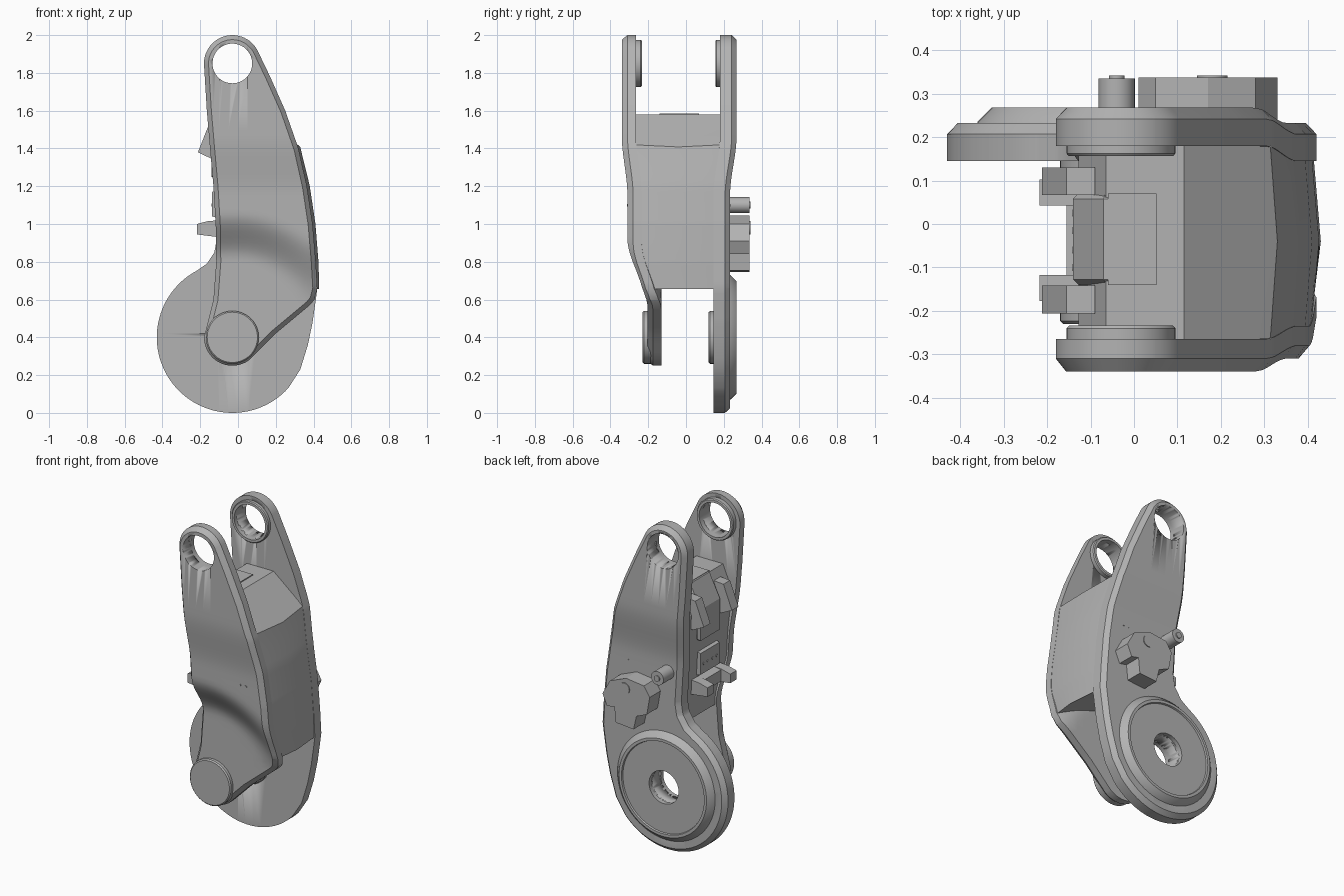
import bpy, bmesh
from math import cos, sin, radians, pi, hypot
from mathutils import Vector, Matrix

old = bpy.data.objects.get("Cube")
if old:
    bpy.data.objects.remove(old, do_unlink=True)

grey = bpy.data.materials.new("plain grey")
grey.use_nodes = True
grey.diffuse_color = (0.45, 0.45, 0.45, 1)
grey.node_tree.nodes["Principled BSDF"].inputs["Base Color"].default_value = grey.diffuse_color

AX, LOW, HIGH = -0.03, 0.40, 1.85   # pivot x, lower and upper pivot heights


def finish(bm, name, angle=30):
    bmesh.ops.recalc_face_normals(bm, faces=bm.faces)
    me = bpy.data.meshes.new(name)
    bm.to_mesh(me)
    bm.free()
    me.materials.append(grey)
    ob = bpy.data.objects.new(name, me)
    bpy.context.collection.objects.link(ob)
    bpy.ops.object.select_all(action='DESELECT')
    ob.select_set(True)
    bpy.context.view_layer.objects.active = ob
    bpy.ops.object.shade_smooth_by_angle(angle=radians(angle))
    return ob


def arc(cz, r, a0, a1, n):
    steps = [radians(a0 + (a1 - a0) * i / n) for i in range(n + 1)]
    return [(AX + r * cos(a), cz + r * sin(a)) for a in steps]


def inset(pts, d):
    out = []
    for i, p in enumerate(pts):
        p = Vector(p)
        a = (p - Vector(pts[i - 1])).normalized()
        b = (Vector(pts[(i + 1) % len(pts)]) - p).normalized()
        t = (a + b).normalized()
        out.append(p + Vector((-t.y, t.x)) * d / max(0.6, t.dot(a)))
    return out


def prism(pts, rings):
    """Stack copies of an xz outline; rings are (y, inset)."""
    bm = bmesh.new()
    loops = [[bm.verts.new((p[0], y, p[1])) for p in inset(pts, d)] for y, d in rings]
    n = len(pts)
    for a, b in zip(loops, loops[1:]):
        for i in range(n):
            bm.faces.new((a[i - 1], a[i], b[i], b[i - 1]))
    bm.faces.new(loops[0])
    bm.faces.new(loops[-1][::-1])
    return bm


def slice_up(bm, axis, lo, hi, n):
    for i in range(n + 1):
        co, no = Vector(), Vector()
        co[axis] = lo + (hi - lo) * i / n
        no[axis] = 1
        bmesh.ops.bisect_plane(bm, geom=bm.verts[:] + bm.edges[:] + bm.faces[:],
                               plane_co=co, plane_no=no, dist=1e-5)


def grid(bm):
    slice_up(bm, 2, 0.42, 1.5, 36)
    slice_up(bm, 0, -0.1, 0.4, 10)


def smooth(v, a, b):
    t = min(1, max(0, (v - a) / (b - a)))
    return t * t * (3 - 2 * t)


def front_shift(x, z):
    r = hypot(x - AX, z - LOW)
    return 0.03 * smooth(z, 1.47, 1.15) + 0.105 * smooth(r, 0.66, 0.42)


def back_shift(x, z):
    return -0.035 * smooth(z, 1.47, 1.15)


def lathe(name, prof, cz, n=64, closed=True):
    """Revolve (radius, y) points about a pivot axis along y."""
    bm = bmesh.new()
    rows = [[bm.verts.new((AX + r * cos(2 * pi * i / n), y, cz + r * sin(2 * pi * i / n)))
             for i in range(n)] for r, y in prof]
    for a, b in zip(rows, rows[1:] + rows[:1] if closed else rows[1:]):
        for i in range(n):
            bm.faces.new((a[i - 1], a[i], b[i], b[i - 1]))
    if not closed:
        bm.faces.new(rows[0])
        bm.faces.new(rows[-1])
    return finish(bm, name)


def rod(name, x, z, r, y0, y1, n=32):
    bm = bmesh.new()
    m = Matrix.Translation((x, (y0 + y1) / 2, z)) @ Matrix.Rotation(pi / 2, 4, 'X')
    bmesh.ops.create_cone(bm, cap_ends=True, segments=n, radius1=r, radius2=r,
                          depth=abs(y1 - y0), matrix=m)
    return finish(bm, name)


def drill(ob, z, r):
    cutter = rod("hole_cutter", AX, z, r, -1, 1, 64)
    cutter.hide_render = True
    mod = ob.modifiers.new("hole", 'BOOLEAN')
    mod.operation, mod.solver, mod.object = 'DIFFERENCE', 'EXACT', cutter
    bpy.context.view_layer.objects.active = ob
    bpy.ops.object.modifier_apply(modifier=mod.name)
    bpy.data.objects.remove(cutter, do_unlink=True)


# Shared edges of the two side plates
right_edge = [(0.42, 0.66), (0.412, 0.8), (0.395, 1.0), (0.365, 1.2), (0.32, 1.4),
              (0.25, 1.6), (0.17, 1.78)]
left_edge = [(-0.165, 1.6), (-0.148, 1.4), (-0.13, 1.2), (-0.118, 1.0)]
eye = arc(HIGH, 0.15, 25, 184, 28)

# Front plate, stepped inward around the lower pivot
front = right_edge + eye + left_edge + [(-0.115, 0.8), (-0.13, 0.6), (-0.155, 0.5)]
front += arc(LOW, 0.15, 180, 308, 24) + [(0.2, 0.42), (0.38, 0.57), (0.405, 0.6)]
bm = prism(front, [(-0.265, 0), (-0.31, 0), (-0.34, 0.024)])
grid(bm)
for v in bm.verts:
    v.co.y += front_shift(v.co.x, v.co.z)
drill(finish(bm, "front_plate"), HIGH, 0.105)

# Back plate with the large disc end
back = right_edge + eye + left_edge + [(-0.113, 0.92), (-0.125, 0.85), (-0.165, 0.79)]
back += arc(LOW, 0.40, 118, 318, 56) + [(0.33, 0.23), (0.37, 0.36), (0.395, 0.48), (0.412, 0.6)]
bm = prism(back, [(0.18, 0), (0.242, 0), (0.268, 0.025)])
grid(bm)
for v in bm.verts:
    v.co.y += back_shift(v.co.x, v.co.z)
back_plate = finish(bm, "back_plate")
drill(back_plate, HIGH, 0.105)
drill(back_plate, LOW, 0.10)

# Raised bearing disc and pivot bosses
lathe("bearing_disc", [(0.10, 0.22), (0.335, 0.22), (0.33, 0.235), (0.297, 0.268),
                       (0.28, 0.268), (0.277, 0.258), (0.10, 0.258)], LOW)
lathe("disc_inner_boss", [(0.10, 0.16), (0.14, 0.16), (0.14, 0.128), (0.133, 0.12),
                          (0.10, 0.12)], LOW)
lathe("front_pivot_boss", [(0.133, -0.23), (0.14, -0.223), (0.14, -0.135), (0.133, -0.13)],
      LOW, closed=False)
for name, y, s in (("front_eye_ring", -0.268, 1), ("back_eye_ring", 0.19, -1)):
    lathe(name, [(0.105, y), (0.125, y), (0.125, y + s * 0.028), (0.12, y + s * 0.034),
                 (0.105, y + s * 0.034)], HIGH)

# Body between the plates, slightly crowned on its outer face
body = [(0.412, 0.655), (0.408, 0.8), (0.392, 1.0), (0.362, 1.2), (0.312, 1.42),
        (0.115, 1.58), (-0.065, 1.58), (-0.128, 1.43), (-0.118, 1.2), (-0.108, 1.0),
        (-0.105, 0.78), (0.0, 0.775), (0.15, 0.75), (0.3, 0.7)]
bm = prism(body, [(-0.29, 0), (-0.04, 0), (0.205, 0)])
grid(bm)
for v in bm.verts:
    x, y, z = v.co
    if y < -0.1:
        v.co.y += front_shift(x, z)
    elif y > 0.1:
        v.co.y += back_shift(x, z)
    else:
        v.co.x += 0.018 * smooth(x, 0.15, 0.31)
        v.co.z -= 0.012 * smooth(x, 0.15, 0.31) * smooth(z, 1.2, 1.4)
finish(bm, "body", 20)


def block(name, pts, y0, y1, trim=0):
    rings = [(y0, 0), (y1, 0)]
    if trim:
        rings = [(y0, trim), (y0 + trim, 0), (y1 - trim, 0), (y1, trim)]
    return finish(prism(pts, rings), name, 15)


# Sensor housing and its cover on the body top
block("sensor_housing", [(-0.06, 1.25), (-0.055, 1.583), (-0.07, 1.583), (-0.14, 1.44),
                         (-0.14, 1.25)][::1], -0.14, 0.07, 0.012)
block("top_cover", [(-0.06, 1.57), (0.052, 1.57), (0.052, 1.586), (-0.06, 1.586)], -0.14, 0.07)

# Paired brackets on the narrow side
MID = -0.0375
for s, side in ((1, "back"), (-1, "front")):
    def span(a, b):
        return sorted((MID + s * a, MID + s * b))
    block(side + "_upper_bracket", [(-0.1, 1.345), (-0.09, 1.53), (-0.155, 1.525),
                                    (-0.212, 1.38), (-0.14, 1.345)], *span(0.104, 0.168))
    block(side + "_lower_bracket", [(-0.1, 0.93), (-0.1, 1.02), (-0.16, 1.015),
                                    (-0.218, 1.0), (-0.218, 0.945)], *span(0.08, 0.14))
block("lower_crossbar", [(-0.1, 0.93), (-0.1, 1.02), (-0.155, 1.01), (-0.155, 0.94)], -0.12, 0.045)
block("bolt_plate", [(-0.1, 1.03), (-0.1, 1.18), (-0.137, 1.17), (-0.137, 1.04)], -0.13, 0.055)
for y in (-0.1, -0.06, -0.015, 0.025):
    bm = bmesh.new()
    place = Matrix.Translation((-0.138, y, 1.1)) @ Matrix.Rotation(pi / 2, 4, 'Y')
    bmesh.ops.create_cone(bm, cap_ends=True, segments=12, radius1=0.008, radius2=0.008,
                          depth=0.006, matrix=place)
    finish(bm, "plate_bolt")

# Clamp block and pin on the back plate
clamp = [(0.01, 0.97), (0.03, 0.86), (0.1, 0.83), (0.12, 0.745), (0.24, 0.755), (0.25, 0.85),
         (0.3, 0.84), (0.33, 0.91), (0.28, 1.0), (0.17, 1.045), (0.05, 1.03)]
block("clamp_block", clamp, 0.2, 0.337)
rod("clamp_pivot", 0.18, 0.98, 0.035, 0.3, 0.342)
rod("locating_pin", -0.04, 1.10, 0.042, 0.2, 0.335)
rod("pin_tip", -0.04, 1.10, 0.018, 0.3, 0.342)

# Small rivets on both plates
for x in (0.23, 0.27):
    rod("front_rivet", x, 1.10, 0.007, -0.28, -0.312, 12)
    rod("back_rivet", x, 1.10, 0.007, 0.2, 0.235, 12)
